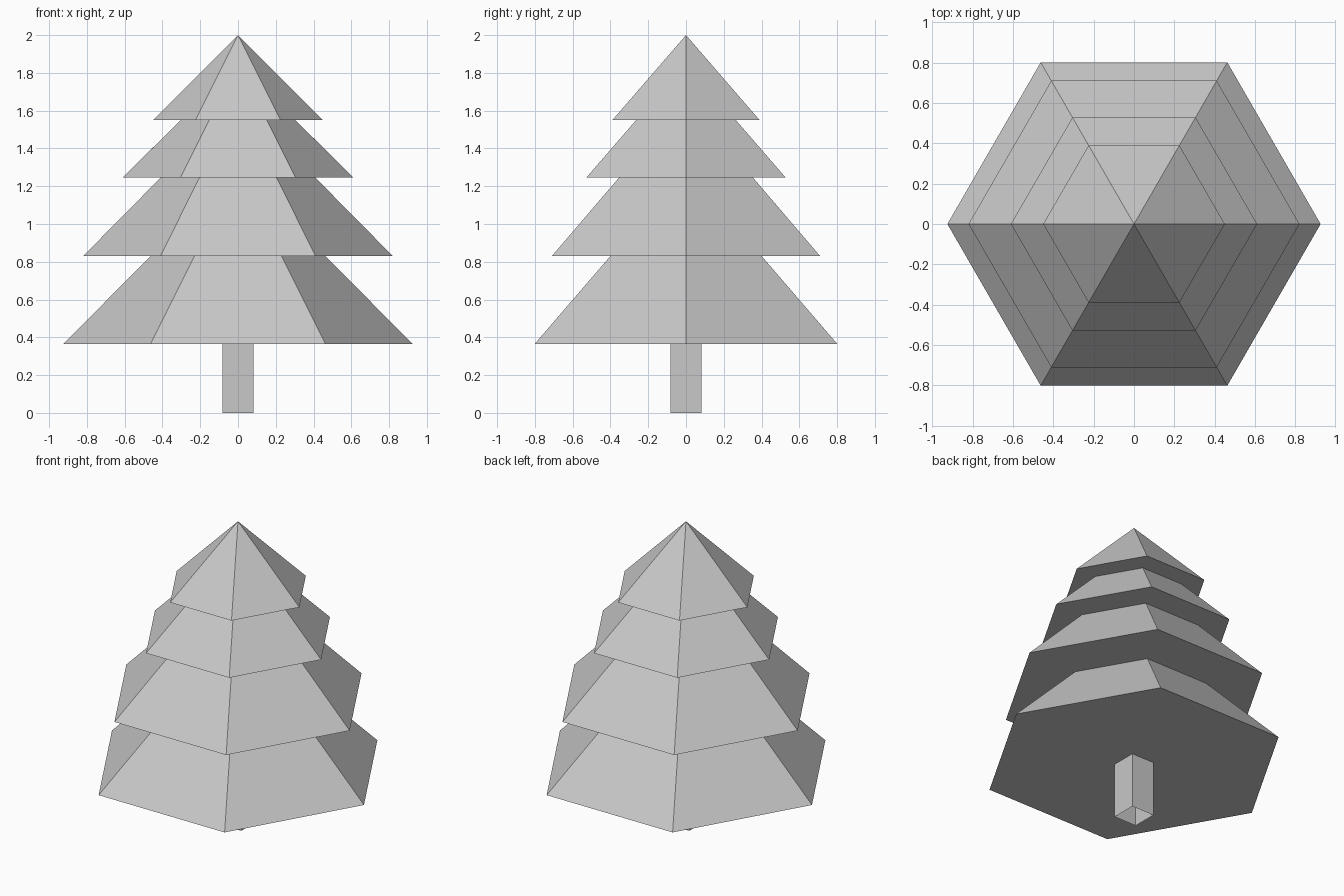
import bpy
import bmesh
from math import cos, sin, pi

cube = bpy.data.objects.get("Cube")
if cube:
    bpy.data.objects.remove(cube, do_unlink=True)

# One plain grey for the whole tree
GREY = (0.58, 0.58, 0.58, 1.0)
grey = bpy.data.materials.new("plain grey")
grey.use_nodes = True
grey.diffuse_color = GREY
grey.node_tree.nodes["Principled BSDF"].inputs["Base Color"].default_value = GREY


def add_object(name, bm):
    bmesh.ops.recalc_face_normals(bm, faces=bm.faces[:])
    mesh = bpy.data.meshes.new(name)
    bm.to_mesh(mesh)
    bm.free()
    mesh.materials.append(grey)
    obj = bpy.data.objects.new(name, mesh)
    bpy.context.collection.objects.link(obj)
    return obj


def add_ring(bm, radius, z, sides, turn=0.0):
    angles = [turn + 2 * pi * i / sides for i in range(sides)]
    return [bm.verts.new((radius * cos(a), radius * sin(a), z)) for a in angles]


def bridge(bm, lower, upper):
    n = len(lower)
    for i in range(n):
        j = (i + 1) % n
        bm.faces.new((lower[i], lower[j], upper[j], upper[i]))


# Foliage: stacked six-sided skirts, each narrowing to half its width
SIDES = 6
TIP = 2.0
tiers = [(0.925, 0.365), (0.82, 0.83), (0.61, 1.245), (0.45, 1.55)]

bm = bmesh.new()
neck = None
for index, (radius, base) in enumerate(tiers):
    rim = add_ring(bm, radius, base, SIDES)
    if neck:
        bridge(bm, neck, rim)      # flat underside of the overhang
    else:
        bm.faces.new(rim)          # closed underside of the lowest skirt
    if index + 1 < len(tiers):
        neck = add_ring(bm, radius / 2, tiers[index + 1][1], SIDES)
        bridge(bm, rim, neck)
    else:
        tip = bm.verts.new((0, 0, TIP))
        for i in range(SIDES):
            bm.faces.new((rim[i], rim[(i + 1) % SIDES], tip))
add_object("foliage", bm)

# Trunk: square tube, open at the foot
bm = bmesh.new()
corner = 0.0825 * 2 ** 0.5
foot = add_ring(bm, corner, 0.0, 4, pi / 4)
top = add_ring(bm, corner, tiers[0][1], 4, pi / 4)
bridge(bm, foot, top)
trunk = add_object("trunk", bm)
# An open tube needs its walls facing outwards
for face in trunk.data.polygons:
    if face.normal.dot(face.center - face.center.project((0, 0, 1))) < 0:
        face.flip()
